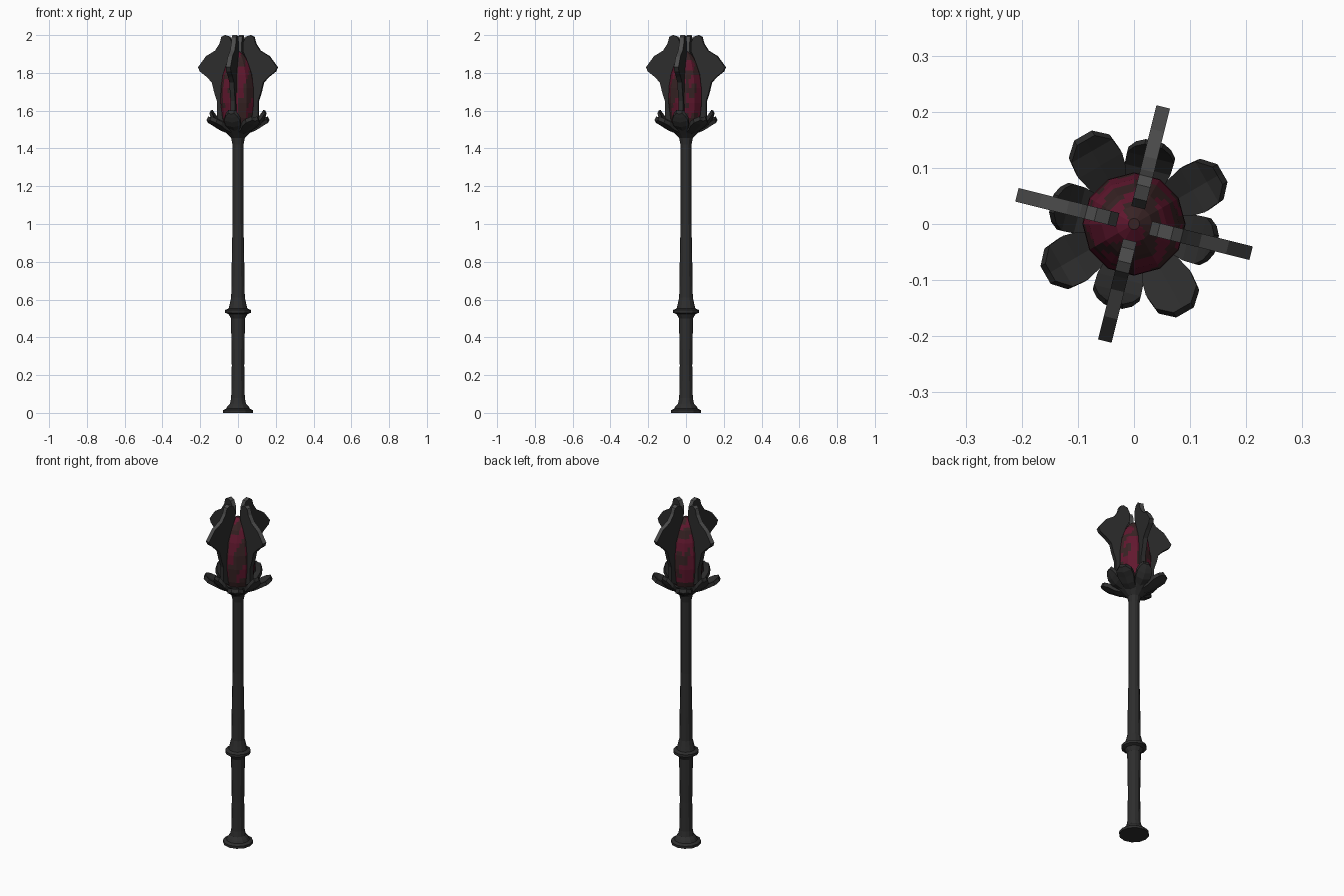
import bpy, bmesh, math
from mathutils import Matrix, Vector, noise

if "Cube" in bpy.data.objects:
    bpy.data.objects.remove(bpy.data.objects["Cube"])


def material(name, rgb):
    m = bpy.data.materials.new(name)
    m.diffuse_color = (*rgb, 1)
    m.use_nodes = True
    m.node_tree.nodes["Principled BSDF"].inputs["Base Color"].default_value = m.diffuse_color
    return m


IRON = material("black iron", (0.027, 0.027, 0.027))
LEAF = material("dark leaf metal", (0.026, 0.026, 0.026))
EDGE = material("worn edge grey", (0.07, 0.07, 0.07))
RED = material("deep crimson", (0.12, 0.009, 0.028))
BROWN = material("dark maroon", (0.04, 0.017, 0.018))


def finish(bm, name, mats, spin=0.0):
    bmesh.ops.recalc_face_normals(bm, faces=bm.faces)
    bm.transform(Matrix.Rotation(math.radians(spin), 4, 'Z'))
    me = bpy.data.meshes.new(name)
    bm.to_mesh(me)
    bm.free()
    for m in mats:
        me.materials.append(m)
    ob = bpy.data.objects.new(name, me)
    bpy.context.collection.objects.link(ob)
    return ob


def lathe(profile, sides):
    """Closed faceted solid of revolution from (radius, z) pairs."""
    bm = bmesh.new()
    rings = []
    for r, z in profile:
        rings.append([bm.verts.new((r * math.cos(2 * math.pi * i / sides),
                                    r * math.sin(2 * math.pi * i / sides), z))
                      for i in range(sides)])
    for a, b in zip(rings, rings[1:]):
        for i in range(sides):
            j = (i + 1) % sides
            bm.faces.new((a[i], a[j], b[j], b[i]))
    bm.faces.new(rings[0])
    bm.faces.new(rings[-1])
    return bm


# Shaft with foot, collar and flared cup
shaft = [(0.08, 0), (0.08, 0.014), (0.063, 0.022), (0.055, 0.036), (0.042, 0.05),
         (0.036, 0.08), (0.033, 0.25), (0.037, 0.50), (0.05, 0.523), (0.068, 0.53),
         (0.068, 0.545), (0.05, 0.552), (0.043, 0.58), (0.036, 0.61), (0.034, 0.75),
         (0.029, 1.0), (0.029, 1.42), (0.036, 1.455), (0.055, 1.475), (0.085, 1.505),
         (0.085, 1.53)]
finish(lathe(shaft, 12), "shaft", [IRON])

# Bud with mottled patches
bud = [(0.06, 1.49), (0.082, 1.56), (0.092, 1.64), (0.091, 1.72), (0.08, 1.79),
       (0.058, 1.855), (0.032, 1.895), (0.010, 1.912)]
bm = lathe(bud, 12)
bmesh.ops.subdivide_edges(bm, edges=bm.edges[:], cuts=2, use_grid_fill=True)
for f in bm.faces:
    c = f.calc_center_median()
    n = noise.noise(Vector((c.x * 24 + 3, c.y * 24, c.z * 15)))
    f.material_index = 1 if n > 0.0 or c.z < 1.57 else 0
finish(bm, "bud", [RED, BROWN])

# Four upright fins, plate outline in (radius, z)
outline = [(0.075, 1.54), (0.112, 1.56), (0.112, 1.65), (0.128, 1.70), (0.14, 1.75),
           (0.172, 1.782), (0.206, 1.808), (0.215, 1.83), (0.172, 1.888),
           (0.122, 1.918), (0.098, 1.955), (0.088, 1.99), (0.07, 2.0), (0.045, 1.992),
           (0.03, 1.96), (0.03, 1.915), (0.055, 1.86), (0.08, 1.79), (0.085, 1.70)]


def fin(angle, index):
    bm = bmesh.new()
    h = 0.0125
    face = bm.faces.new([bm.verts.new((r, -h, z)) for r, z in outline])
    ext = bmesh.ops.extrude_face_region(bm, geom=[face], use_keep_orig=True)
    bmesh.ops.translate(bm, vec=(0, 2 * h, 0),
                        verts=[g for g in ext["geom"] if isinstance(g, bmesh.types.BMVert)])
    # worn rim on the upper edges
    bm.normal_update()
    for f in bm.faces:
        c = f.calc_center_median()
        if len(f.verts) == 4 and c.z > 1.82:
            f.material_index = 1
    finish(bm, f"fin_{index}", [LEAF, EDGE], angle)


def leaf(name, spine, angle, thick):
    """Leaf from (radius, z, half width) stations, creased along its middle."""
    bm = bmesh.new()
    layers = []
    for drop in (0, thick):
        layers.append([[bm.verts.new((r + drop * 0.5, y * w, z - drop + abs(y) * w * 0.25))
                        for y in (-1, 0, 1)] for r, z, w in spine])
    for rows in layers:
        for a, b in zip(rows, rows[1:]):
            for k in (0, 1):
                bm.faces.new((a[k], a[k + 1], b[k + 1], b[k]))
    top, low = layers
    for a, b in zip(range(len(spine) - 1), range(1, len(spine))):
        for k in (0, 2):
            bm.faces.new((top[a][k], top[b][k], low[b][k], low[a][k]))
    for e in (0, -1):
        for k in (0, 1):
            bm.faces.new((top[e][k], top[e][k + 1], low[e][k + 1], low[e][k]))
    finish(bm, name, [LEAF], angle)


outer = [(0.04, 1.495, 0.03), (0.085, 1.51, 0.036), (0.12, 1.53, 0.045),
         (0.15, 1.545, 0.042), (0.172, 1.565, 0.018)]
inner = [(0.06, 1.51, 0.03), (0.10, 1.53, 0.042), (0.122, 1.555, 0.043),
         (0.135, 1.58, 0.032), (0.143, 1.60, 0.016)]
for i in range(4):
    fin(-14 + 90 * i, i + 1)
    leaf(f"outer_leaf_{i + 1}", outer, 30 + 90 * i, 0.02)
    leaf(f"inner_leaf_{i + 1}", inner, -14 + 90 * i, 0.018)
